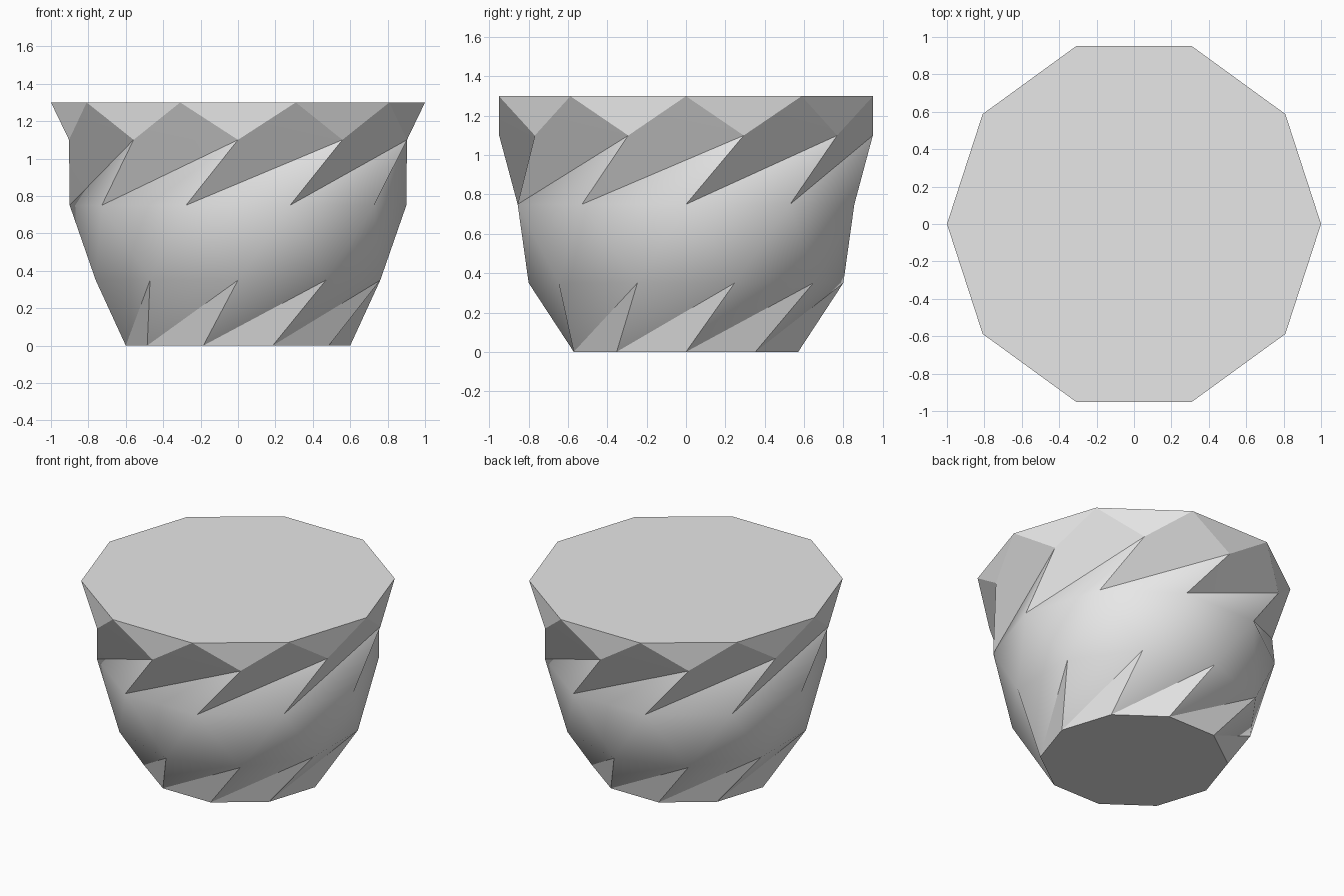
import bpy
import bmesh
from math import cos, sin, pi, radians

cube = bpy.data.objects.get("Cube")
if cube:
    bpy.data.objects.remove(cube, do_unlink=True)

SIDES = 10
STEP = 2 * pi / SIDES

# One light grey material
grey = bpy.data.materials.new("light_grey")
grey.use_nodes = True
colour = (0.8, 0.8, 0.8, 1)
grey.diffuse_color = colour
grey.node_tree.nodes["Principled BSDF"].inputs["Base Color"].default_value = colour

# Rings as (radius, height); every second ring is turned by half a side
profile = [(0.6, 0), (0.8, 0.35), (0.9, 0.75), (0.95, 1.1), (1.0, 1.3)]
bm = bmesh.new()
rings = []
for level, (radius, z) in enumerate(profile):
    turn = 0.5 * (level % 2)
    rings.append([bm.verts.new((radius * cos((i + turn) * STEP),
                                radius * sin((i + turn) * STEP), z))
                  for i in range(SIDES)])

# Bands alternate between twisted facets and plain zigzag facets
for level, (low, high) in enumerate(zip(rings, rings[1:])):
    for i in range(SIDES):
        j = (i + 1) % SIDES
        if level % 2 == 0:      # twisted: leans one step forward
            bm.faces.new((low[i], low[j], high[j]))
            bm.faces.new((low[i], high[j], high[i]))
        else:                   # zigzag: lower corner sits between upper ones
            bm.faces.new((low[i], high[j], high[i]))
            bm.faces.new((low[i], low[j], high[j]))

# Closed base and flat top
bm.faces.new(reversed(rings[0]))
bm.faces.new(rings[-1])

mesh = bpy.data.meshes.new("faceted_pot")
bm.to_mesh(mesh)
bm.free()
mesh.materials.append(grey)
pot = bpy.data.objects.new("faceted_pot", mesh)
bpy.context.collection.objects.link(pot)

# Soft shading over the shallow creases only
bpy.ops.object.select_all(action="DESELECT")
pot.select_set(True)
bpy.context.view_layer.objects.active = pot
bpy.ops.object.shade_smooth_by_angle(angle=radians(30))
